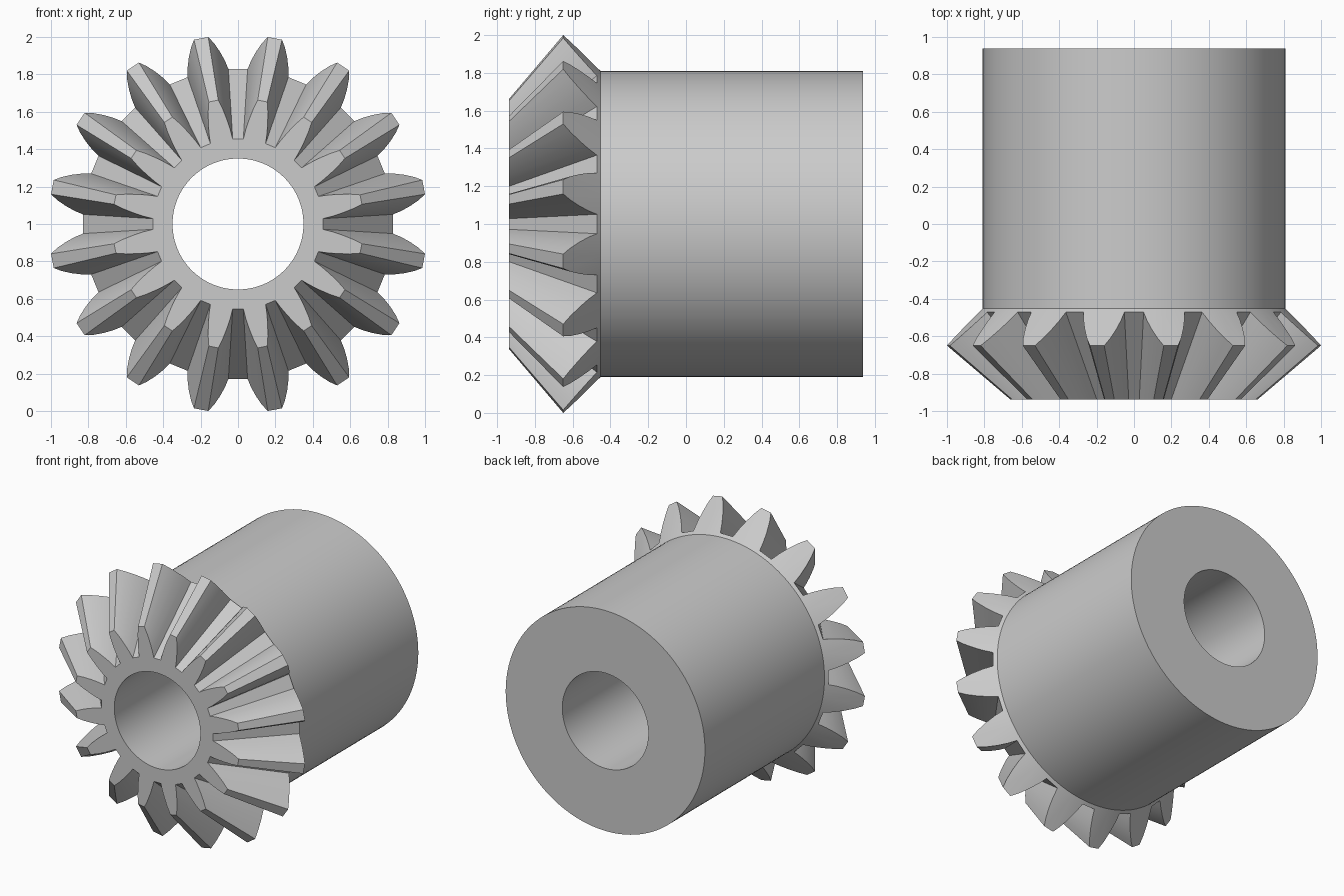
import bpy, bmesh
from math import sin, cos, radians, pi

if "Cube" in bpy.data.objects:
    bpy.data.objects.remove(bpy.data.objects["Cube"])

TEETH = 16
APEX_Y = -1.50      # all tooth lines converge here
FRONT_Y, BACK_Y = -0.937, 0.937
TIP_R, TIP_Y = 1.0126, -0.65
HUB_R, HUB_Y = 0.81, -0.452
BORE_R = 0.35

# half tooth profile on the back cone: (radius, half angle in degrees)
half = [(0.83, 7.7), (0.875, 6.7), (0.925, 5.3), (0.975, 3.7), (TIP_R, 2.2)]
profile = [(r, -a) for r, a in half] + [(r, a) for r, a in reversed(half)]
count = TEETH * len(profile)

bm = bmesh.new()


def vert(r, y, a):
    return bm.verts.new((r * sin(a), y, 1 + r * cos(a)))


def circle(r, y):
    step = 2 * pi / count
    return [vert(r, y, (i + 0.5) * step) for i in range(count)]


# toothed outlines: small one on the flat front, large one on the back cone
front, back = [], []
for t in range(TEETH):
    centre = 360 / TEETH * (t + 0.5)
    for r, a in profile:
        ang = radians(centre + a)
        y = TIP_Y + (TIP_R - r) * (HUB_Y - TIP_Y) / (TIP_R - HUB_R)
        back.append(vert(r, y, ang))
        front.append(vert(r * (FRONT_Y - APEX_Y) / (y - APEX_Y), FRONT_Y, ang))

# closed chain of rings: bore, front face, teeth, back cone, hub, rear face
rings = [circle(BORE_R, FRONT_Y), front, back, circle(HUB_R, HUB_Y),
         circle(HUB_R, BACK_Y), circle(BORE_R, BACK_Y)]
for k, ring in enumerate(rings):
    nxt = rings[(k + 1) % len(rings)]
    for i in range(count):
        j = (i + 1) % count
        bm.faces.new((ring[i], ring[j], nxt[j], nxt[i]))
bmesh.ops.recalc_face_normals(bm, faces=bm.faces[:])

mesh = bpy.data.meshes.new("bevel_gear")
bm.to_mesh(mesh)
bm.free()
gear = bpy.data.objects.new("bevel_gear", mesh)
bpy.context.collection.objects.link(gear)
bpy.context.view_layer.objects.active = gear
gear.select_set(True)
bpy.ops.object.shade_smooth_by_angle(angle=radians(25))
